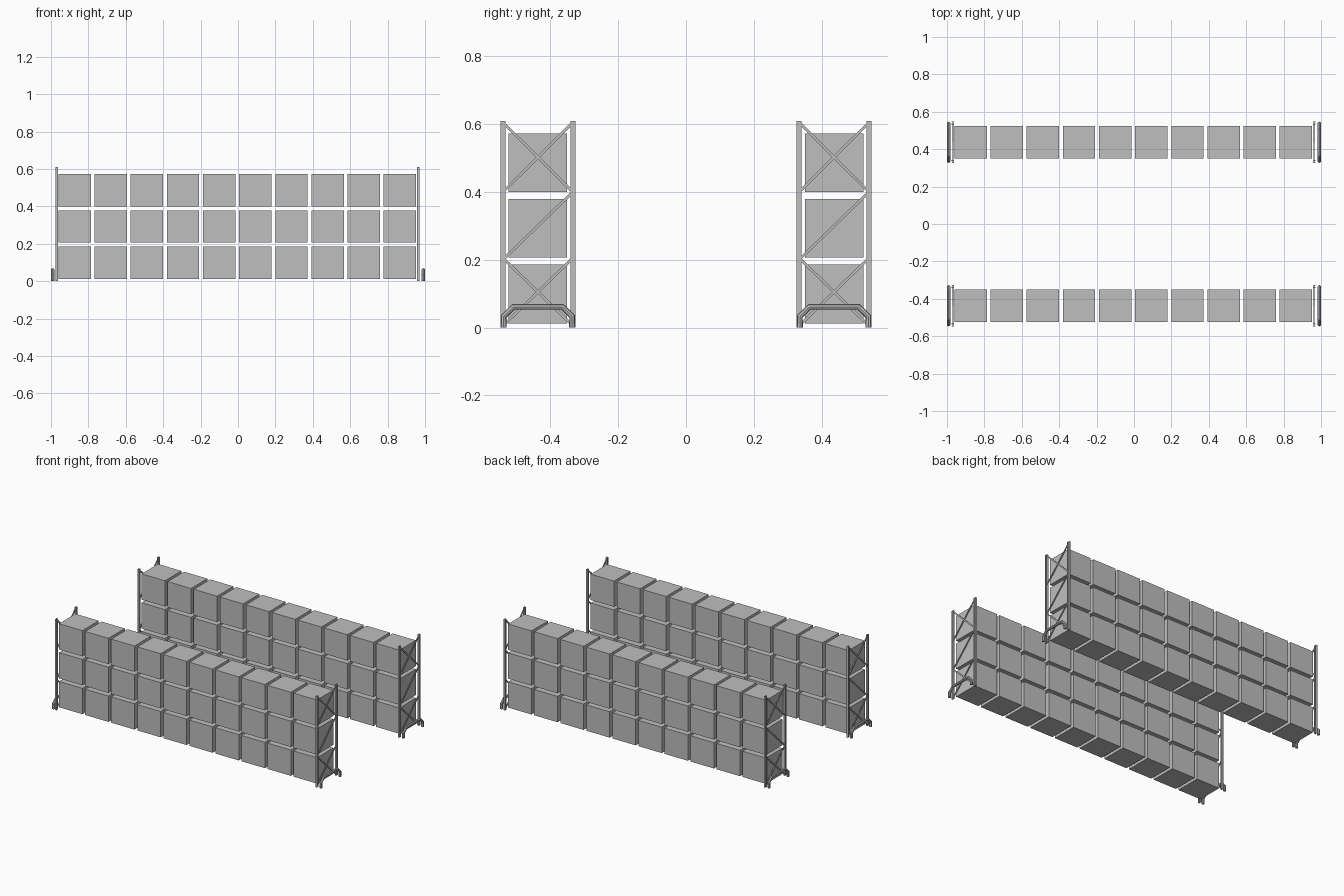
import bpy, bmesh
from mathutils import Vector, Matrix

cube = bpy.data.objects.get("Cube")
if cube:
    bpy.data.objects.remove(cube, do_unlink=True)


def make_material(name, value):
    mat = bpy.data.materials.new(name)
    mat.use_nodes = True
    colour = (value, value, value, 1)
    mat.diffuse_color = colour
    mat.node_tree.nodes["Principled BSDF"].inputs["Base Color"].default_value = colour
    return mat


GREY = make_material("light grey", 0.52)


def add_box(bm, centre, size, rotation=None):
    matrix = Matrix.Translation(centre)
    if rotation:
        matrix = matrix @ rotation
    bmesh.ops.create_cube(bm, size=1, matrix=matrix @ Matrix.Diagonal((*size, 1)))


def add_bar(bm, start, end, width, thickness):
    a, b = Vector(start), Vector(end)
    angle = (b - a).to_2d()  # bars lie in the y-z plane
    turn = Vector((0, 1, 0)).rotation_difference(b - a).to_matrix().to_4x4()
    add_box(bm, (a + b) / 2, (thickness, (b - a).length, width), turn)


def finish(bm, name):
    mesh = bpy.data.meshes.new(name)
    bm.to_mesh(mesh)
    bm.free()
    mesh.materials.append(GREY)
    obj = bpy.data.objects.new(name, mesh)
    bpy.context.collection.objects.link(obj)
    return obj


def build_crates(name, row_y):
    # ten columns of crates on three levels
    bm = bmesh.new()
    for column in range(10):
        for level in range(3):
            x = -0.004 + (column - 4.5) * 0.1932
            add_box(bm, (x, row_y, 0.099 + level * 0.1935), (0.173, 0.173, 0.173))
    finish(bm, name + "_crates")


def build_end_frame(name, x, row_y):
    # I-section posts: two flanges joined by a web
    bm = bmesh.new()
    for side in (-1, 1):
        y = row_y + side * 0.1035
        add_box(bm, (x, y, 0.305), (0.005, 0.015, 0.61))
        for edge in (-1, 1):
            add_box(bm, (x, y + edge * 0.006, 0.305), (0.013, 0.003, 0.61))
    finish(bm, name + "_posts")

    # crossed braces at top and bottom, single diagonal in the middle
    bm = bmesh.new()
    near, far = row_y - 0.098, row_y + 0.098
    for low, high, crossed in ((0.01, 0.2, True), (0.205, 0.395, False), (0.405, 0.6, True)):
        add_bar(bm, (x, near, low), (x, far, high), 0.008, 0.005)
        if crossed:
            add_bar(bm, (x, near, high), (x, far, low), 0.008, 0.005)
    finish(bm, name + "_braces")


def build_guard(name, x, row_y):
    # bent tube standing on the floor outside the frame
    curve = bpy.data.curves.new(name + "_guard", "CURVE")
    curve.dimensions = "3D"
    curve.bevel_depth = 0.009
    curve.bevel_resolution = 2
    curve.use_fill_caps = True
    half = [(0.101, 0), (0.101, 0.033), (0.072, 0.061)]
    path = [(-y, z) for y, z in half] + half[::-1]
    spline = curve.splines.new("POLY")
    spline.points.add(len(path) - 1)
    for point, (y, z) in zip(spline.points, path):
        point.co = (x, row_y + y, z, 1)
    curve.materials.append(GREY)
    obj = bpy.data.objects.new(name + "_guard", curve)
    bpy.context.collection.objects.link(obj)
    bpy.ops.object.select_all(action="DESELECT")
    obj.select_set(True)
    bpy.context.view_layer.objects.active = obj
    bpy.ops.object.convert(target="MESH")
    bpy.ops.object.shade_smooth_by_angle()


for row, row_y in (("front", -0.437), ("back", 0.437)):
    build_crates(row + "_row", row_y)
    for end, frame_x, guard_x in (("right", -0.968, -0.991), ("left", 0.963, 0.991)):
        build_end_frame(f"{row}_{end}", frame_x, row_y)
        build_guard(f"{row}_{end}", guard_x, row_y)
